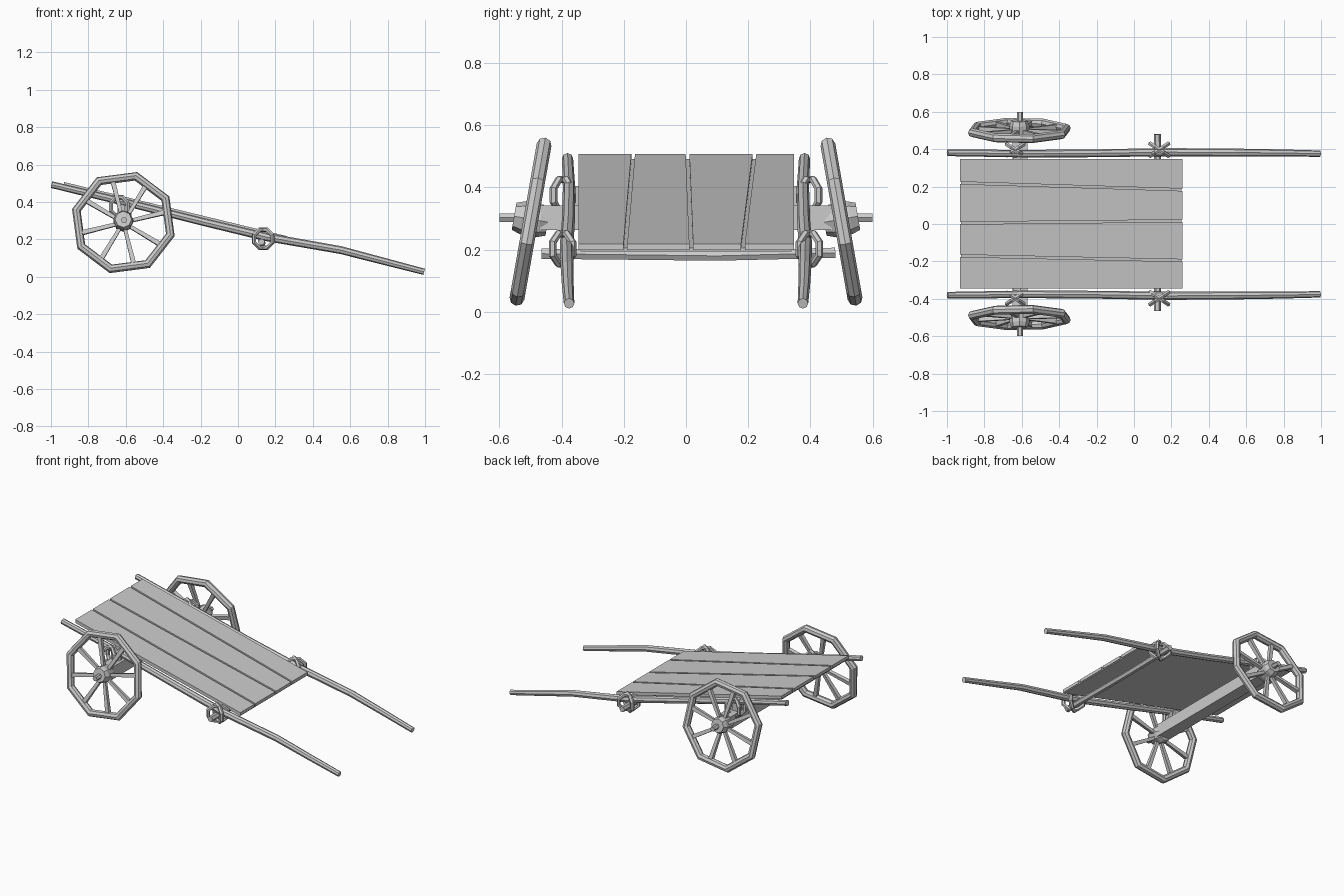
import bpy, bmesh, math
from mathutils import Vector, Matrix

if "Cube" in bpy.data.objects:
    bpy.data.objects.remove(bpy.data.objects["Cube"])


def make(name, bm):
    bmesh.ops.recalc_face_normals(bm, faces=bm.faces[:])
    me = bpy.data.meshes.new(name)
    bm.to_mesh(me)
    bm.free()
    ob = bpy.data.objects.new(name, me)
    bpy.context.collection.objects.link(ob)
    return ob


def sweep(bm, pts, radii, sides=8, closed=False, twist=0.0, up=(0, 1, 0)):
    """Sweep a polygon along a path."""
    pts = [Vector(p) for p in pts]
    n, up, rings = len(pts), Vector(up), []
    for i, p in enumerate(pts):
        a = pts[i - 1] if (closed or i) else p
        b = pts[(i + 1) % n] if (closed or i < n - 1) else p
        t = (b - a).normalized()
        u = t.cross(up).normalized()
        v = u.cross(t)
        r = radii[i] if isinstance(radii, (list, tuple)) else radii
        rings.append([bm.verts.new(p + r * (math.cos(q) * u + math.sin(q) * v))
                      for q in (twist + math.tau * k / sides for k in range(sides))])
    for i in range(n if closed else n - 1):
        A, B = rings[i], rings[(i + 1) % n]
        for k in range(sides):
            m = (k + 1) % sides
            bm.faces.new((A[k], A[m], B[m], B[k]))
    if not closed:
        bm.faces.new(rings[0])
        bm.faces.new(rings[-1])


def rod(name, pts, radii, **kw):
    bm = bmesh.new()
    sweep(bm, pts, radii, **kw)
    return make(name, bm)


def prism(name, outline, thick):
    """Slab between a top outline and the same outline lowered."""
    bm = bmesh.new()
    top = [bm.verts.new(p) for p in outline]
    bot = [bm.verts.new((x, y, z - thick)) for x, y, z in outline]
    bm.faces.new(top)
    bm.faces.new(bot)
    for i in range(4):
        j = (i + 1) % 4
        bm.faces.new((top[i], top[j], bot[j], bot[i]))
    return make(name, bm)


# sloping deck planks with slightly skewed joints
def deck_z(x):
    return 0.507 + (x + 0.93) * (0.218 - 0.507) / 1.19

X0, X1, GAP = -0.93, 0.258, 0.006
seams = [(-0.345, -0.345), (-0.17, -0.195), (0.005, 0.017), (0.22, 0.183), (0.347, 0.347)]
for i in range(4):
    (a0, a1), (b0, b1) = seams[i], seams[i + 1]
    ga, gb = (GAP if i else 0), (GAP if i < 3 else 0)
    prism(f"deck_plank_{i + 1}", [
        (X0, a0 + ga, deck_z(X0)), (X1, a1 + ga, deck_z(X1)),
        (X1, b1 - gb, deck_z(X1)), (X0, b0 - gb, deck_z(X0))], 0.02)
# thin board closing the joints underneath
prism("deck_backing", [(x, y, deck_z(x) - 0.014) for x, y in
      ((X0 + .005, -.34), (X1 - .005, -.34), (X1 - .005, .34), (X0 + .005, .34))], 0.012)

# square axle beam and front cross bar
rod("axle_beam", [(-0.61, -0.47, 0.303), (-0.61, 0.47, 0.303)], 0.056,
    sides=4, twist=math.pi / 4, up=(0, 0, 1))
rod("axle_pin", [(-0.61, -0.60, 0.303), (-0.61, 0.60, 0.303)], 0.016, sides=6, up=(0, 0, 1))
rod("cross_bar", [(0.125, -0.465, 0.187), (0.13, 0.1, 0.18), (0.125, 0.48, 0.19)],
    [0.019, 0.018, 0.019], sides=6, up=(0, 0, 1))

for s, side in ((-1, "right"), (1, "left")):
    # gently bent long poles
    rod(f"pole_{side}", [(-0.997, s * .381, .493), (-0.6, s * .376, .398), (-0.2, s * .378, .297),
                         (0.15, s * .384, .213), (0.55, s * .382, .143), (0.78, s * .38, .083),
                         (0.995, s * .376, .027)],
        [.018, .02, .021, .022, .021, .019, .017], sides=8)

    # short post between axle and pole
    rod(f"axle_post_{side}", [(-0.625, s * .365, .30), (-0.625, s * .365, .405)], 0.028,
        sides=4, twist=math.pi / 4)

    # crossed rope lashings
    for place, c, dx, dy, dz in (("front", (0.135, s * .397, 0.203), .05, .033, .05),
                                 ("rear", (-0.635, s * .397, 0.375), .046, .03, .052)):
        bm = bmesh.new()
        for d in (-1, 1):
            pts = []
            for k in range(8):
                q = math.tau * (k + 0.5) / 8
                h = math.cos(q) * 1.05
                pts.append(Vector(c) + Vector((h * dx, d * h * dy, math.sin(q) * dz * 1.05)))
            sweep(bm, pts, 0.0125, sides=6, closed=True, up=(-d * dy, dx, 0))
        make(f"{place}_lashing_{side}", bm)

    # cambered wheel: eight-sided rim, eight spokes, hub
    frame = Matrix.Translation((-0.613, s * .5, .29)) @ Matrix.Rotation(s * math.radians(10), 4, 'X')
    parts = []

    def polar(r, deg):
        return (r * math.cos(math.radians(deg)), 0, r * math.sin(math.radians(deg)))

    parts.append(rod(f"wheel_rim_{side}", [polar(0.26, 75 + 45 * k) for k in range(8)],
                     0.024, sides=8, closed=True))
    bm = bmesh.new()
    for k in range(8):
        q = 59 + 45 * k
        sweep(bm, [polar(0.03, q), polar(0.243, q)], [0.013, 0.018], sides=4, twist=math.pi / 4)
    parts.append(make(f"wheel_spokes_{side}", bm))
    parts.append(rod(f"wheel_hub_{side}", [(0, y, 0.008) for y in (-.055, -.03, .03, .055)],
                     [.044, .053, .053, .044], sides=8, up=(0, 0, 1)))
    for ob in parts:
        ob.data.transform(frame)
